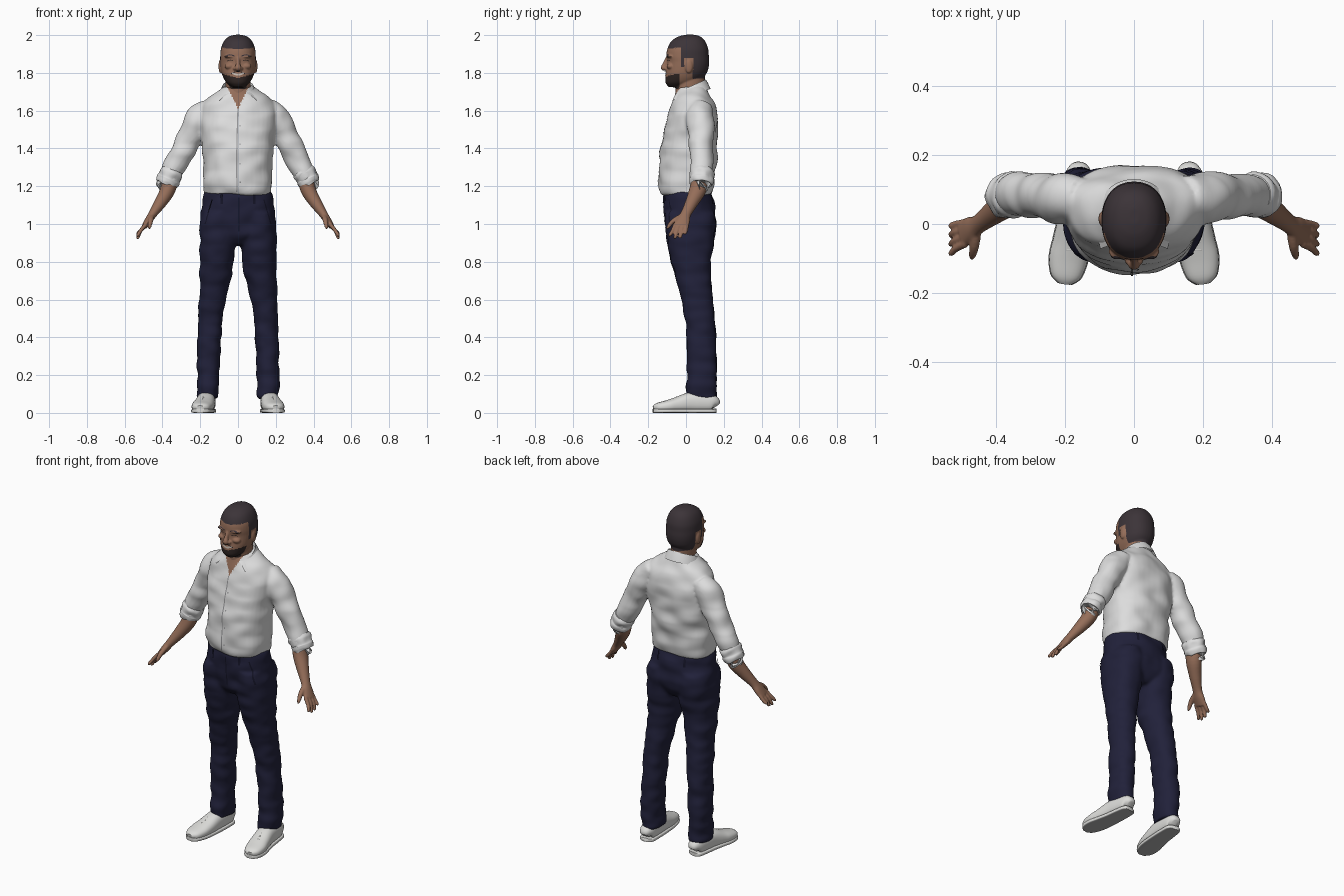
import bpy, bmesh, math
from mathutils import Vector, noise

default_cube = bpy.data.objects.get("Cube")
if default_cube:
    bpy.data.objects.remove(default_cube, do_unlink=True)


def material(name, red, green, blue):
    mat = bpy.data.materials.new(name)
    mat.use_nodes = True
    mat.diffuse_color = (red, green, blue, 1)
    shader = next(n for n in mat.node_tree.nodes if n.type == 'BSDF_PRINCIPLED')
    shader.inputs["Base Color"].default_value = (red, green, blue, 1)
    return mat


SHIRT = material("white shirt", .72, .72, .72)
SEAM = material("grey seam", .3, .3, .31)
NAVY = material("navy cloth", .015, .015, .042)
DARK_NAVY = material("dark navy trim", .007, .007, .02)
SKIN = material("skin", .3, .155, .1)
HAIR = material("dark hair", .045, .034, .04)
BEARD = material("beard", .03, .02, .018)
SHOE = material("white leather", .72, .72, .7)
SOLE = material("grey sole", .45, .45, .45)
TEETH = material("teeth", .6, .52, .46)


def smooth_rows(rows, steps):
    """Catmull-Rom interpolation of section rows."""
    rows = [Vector(r) for r in rows]
    out = []
    for i in range(len(rows) - 1):
        a, b, c, d = rows[max(i - 1, 0)], rows[i], rows[i + 1], rows[min(i + 2, len(rows) - 1)]
        for k in range(steps):
            t = k / steps
            out.append(b + (c - a) * t / 2 + (a * 2 - b * 5 + c * 4 - d) * t * t / 2
                       + (b * 3 - a - c * 3 + d) * t ** 3 / 2)
    return out + [rows[-1]]


def skin_rings(bm, rings):
    """Bridge rings of points and cap both ends."""
    rings = [[bm.verts.new(p) for p in ring] for ring in rings]
    n = len(rings[0])
    for low, high in zip(rings, rings[1:]):
        for i in range(n):
            j = (i + 1) % n
            bm.faces.new((low[i], low[j], high[j], high[i]))
    bm.faces.new(rings[0][::-1])
    bm.faces.new(rings[-1])


def circle(power, n=40):
    for i in range(n):
        c, s = math.cos(math.tau * i / n), math.sin(math.tau * i / n)
        yield (math.copysign(abs(c) ** (2 / power), c), math.copysign(abs(s) ** (2 / power), s))


def column(bm, rows, power=2.2, bias=.5, steps=5):
    """Level sections: height, centre x, half width, front y, back y."""
    rings = []
    for z, x, wide, front, back in smooth_rows(rows, steps):
        mid = front + (back - front) * bias
        rings.append([(x + wide * c, mid + s * (back - mid if s > 0 else mid - front), z)
                      for c, s in circle(power)])
    skin_rings(bm, rings)


def limb(bm, rows, axis=(0, 1, 0), power=2, steps=5):
    """Sections across a path: x, y, z, radius along axis, other radius."""
    rows = smooth_rows(rows, steps)
    points = [Vector(r[:3]) for r in rows]
    rings = []
    for i, row in enumerate(rows):
        along = (points[min(i + 1, len(rows) - 1)] - points[max(i - 1, 0)]).normalized()
        u = Vector(axis)
        u = (u - along * u.dot(along)).normalized()
        v = along.cross(u)
        rings.append([points[i] + u * c * row[3] + v * s * row[4] for c, s in circle(power, 28)])
    skin_rings(bm, rings)


def ball(bm, centre, radii):
    made = bmesh.ops.create_uvsphere(bm, u_segments=24, v_segments=14, radius=1)["verts"]
    bmesh.ops.scale(bm, vec=radii, verts=made)
    bmesh.ops.translate(bm, vec=centre, verts=made)


def finish(bm, name, mats, voxel=0, wrinkle=None, rule=None, sides=(1,)):
    """Make objects, weld their volumes, add folds, colour by rule."""
    for side in sides:
        mesh = bpy.data.meshes.new(name)
        bmesh.ops.recalc_face_normals(bm, faces=bm.faces)
        bm.to_mesh(mesh)
        label = name if len(sides) == 1 else ("left_" if side > 0 else "right_") + name
        obj = bpy.data.objects.new(label, mesh)
        bpy.context.collection.objects.link(obj)
        bpy.ops.object.select_all(action='DESELECT')
        bpy.context.view_layer.objects.active = obj
        obj.select_set(True)
        if side < 0:
            for v in mesh.vertices:
                v.co.x = -v.co.x
            mesh.flip_normals()
        if voxel:
            remesh = obj.modifiers.new("weld", 'REMESH')
            remesh.mode, remesh.voxel_size = 'VOXEL', voxel
            soften = obj.modifiers.new("soften", 'SMOOTH')
            soften.iterations = 4
            bpy.ops.object.modifier_apply(modifier="weld")
            bpy.ops.object.modifier_apply(modifier="soften")
        mesh = obj.data
        if wrinkle:
            depth, scale = wrinkle
            moves = [v.normal * depth * noise.noise(Vector((p * s for p, s in zip(v.co, scale))))
                     for v in mesh.vertices]
            for v, move in zip(mesh.vertices, moves):
                v.co += move
        mesh.materials.clear()
        for mat in mats:
            mesh.materials.append(mat)
        for face in mesh.polygons:
            face.material_index = rule(face.center) if rule else 0
        bpy.ops.object.shade_smooth_by_angle(angle=math.radians(50))
    return obj


def plate(target, name, mat, path, half, lift=.003, back=False, sides=(1,)):
    """Thin strip following (x, z) points, laid on a surface."""
    bm = bmesh.new()
    way = -1 if back else 1
    strip = []
    for x, z, w in smooth_rows([(x, z, half) for x, z in path], 8):
        flat = abs(path[0][0] - path[-1][0]) > abs(path[0][1] - path[-1][1])
        row = []
        for k in (-1, 0, 1):
            px, pz = (x, z + k * w) if flat else (x + k * w, z)
            hit, spot, normal, _ = target.ray_cast(Vector((px, -way, pz)), Vector((0, way, 0)))
            row.append(bm.verts.new(spot + normal * lift))
        strip.append(row)
    for a, b in zip(strip, strip[1:]):
        for k in (0, 1):
            bm.faces.new((a[k], a[k + 1], b[k + 1], b[k]))
    bmesh.ops.solidify(bm, geom=bm.faces[:], thickness=.003)
    finish(bm, name, [mat], sides=sides)


# Shirt: torso and both sleeves welded, open at the neck
bm = bmesh.new()
column(bm, [(1.155, 0, .178, -.13, .14), (1.2, 0, .184, -.146, .15), (1.32, 0, .183, -.14, .157),
            (1.43, 0, .193, -.13, .167), (1.54, 0, .205, -.105, .166), (1.62, 0, .2, -.082, .152),
            (1.665, 0, .165, -.07, .135), (1.7, 0, .11, -.055, .12), (1.73, 0, .075, -.045, .1)],
       power=2.3, bias=.6)
for m in (1, -1):
    limb(bm, [(m * .15, .075, 1.62, .06, .05), (m * .2, .075, 1.56, .075, .073),
              (m * .255, .08, 1.455, .067, .066), (m * .325, .085, 1.32, .063, .061),
              (m * .37, .08, 1.225, .056, .053)], steps=8)
shirt = finish(bm, "shirt", [SHIRT, SKIN], voxel=.008, wrinkle=(.012, (9, 9, 14)),
               rule=lambda p: int(p.y < 0 and abs(p.x) < (p.z - 1.61) * .5))
plate(shirt, "placket_seam", SEAM, [(.0, 1.61), (-.006, 1.4), (-.006, 1.17)], .003)
for z in (1.52, 1.42, 1.32, 1.22):
    plate(shirt, "shirt_button", SEAM, [(.007, z), (.014, z)], .004)

# Rolled cuffs
bm = bmesh.new()
limb(bm, [(.345, .084, 1.285, .058, .056), (.352, .083, 1.27, .066, .062), (.364, .081, 1.245, .062, .058),
          (.37, .08, 1.232, .065, .06), (.379, .077, 1.213, .061, .055), (.38, .077, 1.211, .048, .045)])
finish(bm, "rolled_cuff", [SHIRT], wrinkle=(.008, (30, 30, 20)), sides=(1, -1))

# Collar: stand and fall wrapped round the neck
bm = bmesh.new()
rows = []
for i in range(41):
    t = i / 20 - 1
    a, b = t * math.radians(150), t * math.radians(115)
    top = Vector((.083 * math.sin(a), .022 + .083 * math.cos(a), 1.728 + .037 * math.cos(a)))
    fall = Vector((.108 * math.sin(b), .03 + .1 * math.cos(b) - .06 * t ** 4, 1.715 - .062 * t * t))
    stand = top * .96 - Vector((0, 0, -.014))
    rows.append([bm.verts.new(p) for p in (stand, top, top.lerp(fall, .5) * 1.002, fall)])
for a, b in zip(rows, rows[1:]):
    for k in range(3):
        bm.faces.new((a[k], a[k + 1], b[k + 1], b[k]))
bmesh.ops.solidify(bm, geom=bm.faces[:], thickness=.005)
finish(bm, "collar", [SHIRT])

# Trousers: pelvis and legs welded
bm = bmesh.new()
column(bm, [(1.175, 0, .178, -.115, .135), (1.1, 0, .19, -.12, .148), (1.0, 0, .2, -.11, .16),
            (.94, 0, .185, -.1, .148), (.89, 0, .08, -.06, .1)])
for m in (1, -1):
    column(bm, [(1.06, m * .1, .09, -.112, .15), (1.0, m * .104, .1, -.109, .16),
                (.9, m * .105, .098, -.1, .148), (.8, m * .114, .09, -.077, .13),
                (.7, m * .123, .082, -.05, .132), (.6, m * .136, .07, -.027, .143),
                (.5, m * .146, .065, -.003, .15), (.4, m * .15, .062, 0, .157),
                (.25, m * .158, .061, .008, .162), (.13, m * .158, .057, .002, .162),
                (.075, m * .158, .055, .002, .16)])
trousers = finish(bm, "trousers", [NAVY], voxel=.009, wrinkle=(.009, (10, 10, 17)))
plate(trousers, "fly_seam", DARK_NAVY, [(.004, 1.14), (.004, .96)], .003)
plate(trousers, "pocket_seam", DARK_NAVY, [(.135, 1.13), (.155, 1.06), (.172, 1.0)], .003, sides=(1, -1))
for back in (False, True):
    plate(trousers, "belt_loop", DARK_NAVY, [(.085, 1.155), (.085, 1.105)], .006, .005, back, (1, -1))

# Head: skull, neck, nose, brow and ears welded, hair and beard by region
bm = bmesh.new()
column(bm, [(2.002, 0, .015, 0, .045), (1.993, 0, .047, -.038, .075), (1.97, 0, .073, -.076, .1),
            (1.93, 0, .09, -.098, .117), (1.89, 0, .094, -.104, .121), (1.86, 0, .094, -.1, .123),
            (1.83, 0, .092, -.103, .12), (1.8, 0, .087, -.107, .11), (1.77, 0, .075, -.109, .085),
            (1.745, 0, .058, -.107, .045), (1.724, 0, .03, -.09, 0)])
column(bm, [(1.84, 0, .06, -.04, .1), (1.76, 0, .065, -.055, .1), (1.7, 0, .066, -.056, .098),
            (1.63, 0, .075, -.055, .1)], power=2)
limb(bm, [(0, -.095, 1.885, .01, .01), (0, -.11, 1.85, .012, .011), (0, -.119, 1.826, .014, .017),
          (0, -.112, 1.815, .006, .012)])
for m in (1, -1):
    ball(bm, (m * .093, .015, 1.835), (.01, .021, .036))
    ball(bm, (m * .016, -.105, 1.823), (.011, .013, .01))
    ball(bm, (m * .04, -.08, 1.887), (.034, .024, .009))
    ball(bm, (m * .045, -.08, 1.835), (.026, .022, .017))


def head_colour(p):
    ear = abs(p.x) > .088 and -.01 < p.y < .04 and 1.79 < p.z < 1.877
    if not ear and (p.z > 1.925 + .1 * abs(p.x) * (p.y < 0) or (p.y > -.025 and p.z > 1.83)
                    or (p.y > .035 and p.z > 1.768)):
        return 1
    return 2 if p.y < -.035 and 1.715 < p.z < 1.772 + abs(p.x) * .28 else 0


head = finish(bm, "head", [SKIN, HAIR, BEARD], voxel=.004, rule=head_colour)
plate(head, "eyebrow", HAIR, [(.018, 1.889), (.042, 1.895), (.066, 1.886)], .003, .002, sides=(1, -1))
plate(head, "closed_eye", BEARD, [(.025, 1.864), (.04, 1.868), (.056, 1.863)], .002, .002, sides=(1, -1))
plate(head, "moustache", BEARD, [(-.036, 1.795), (0, 1.809), (.036, 1.795)], .003, .002)
plate(head, "smile", TEETH, [(-.03, 1.799), (0, 1.79), (.03, 1.799)], .005, .002)

# Forearms and hands
bm = bmesh.new()
limb(bm, [(.355, .08, 1.25, .046, .042), (.372, .062, 1.18, .045, .04), (.408, .032, 1.117, .035, .033),
          (.45, 0, 1.055, .028, .023), (.473, -.015, 1.02, .037, .02), (.497, -.028, .985, .04, .014)])
for knuckle, tip, end in ((.004, -.005, .945), (-.016, -.03, .925), (-.036, -.058, .922), (-.056, -.085, .935)):
    limb(bm, [(.487, knuckle, 1.0, .012, .011), (.515, (knuckle + tip) / 2, .965, .0105, .01),
              (.53, tip, end + .006, .009, .009), (.532, tip, end, .005, .005)])
limb(bm, [(.455, -.015, 1.045, .014, .014), (.462, -.062, 1.02, .014, .013),
          (.468, -.09, .99, .0105, .0105), (.47, -.1, .973, .005, .005)], axis=(1, 0, 0))
finish(bm, "forearm_and_hand", [SKIN], voxel=.0045, sides=(1, -1))

# Shoes: upper, sole and laces
foot = [(.158, .158, .035, .02, .022), (.16, .142, .05, .04, .044), (.165, .08, .055, .047, .052),
        (.17, .02, .055, .05, .053), (.18, -.05, .042, .055, .041), (.19, -.1, .034, .056, .033),
        (.197, -.15, .028, .044, .025), (.2, -.172, .024, .02, .015)]
bm = bmesh.new()
limb(bm, foot, axis=(1, 0, 0), power=2.4)
finish(bm, "shoe_upper", [SHOE], sides=(1, -1))
bm = bmesh.new()
limb(bm, [(x, y * 1.01, .011, wide * 1.04, .011) for x, y, z, wide, tall in foot], axis=(1, 0, 0), power=5)
finish(bm, "shoe_sole", [SOLE, SHOE], rule=lambda p: int(p.z > .004), sides=(1, -1))
bm = bmesh.new()
for k in range(4):
    y, z = -.075 + k * .023, .074 + k * .0085
    limb(bm, [(.158 - k * .003, y, z - .006, .004, .003), (.184 - k * .004, y, z, .004, .003),
              (.21 - k * .005, y, z - .006, .004, .003)])
finish(bm, "shoe_laces", [SHOE], sides=(1, -1))
